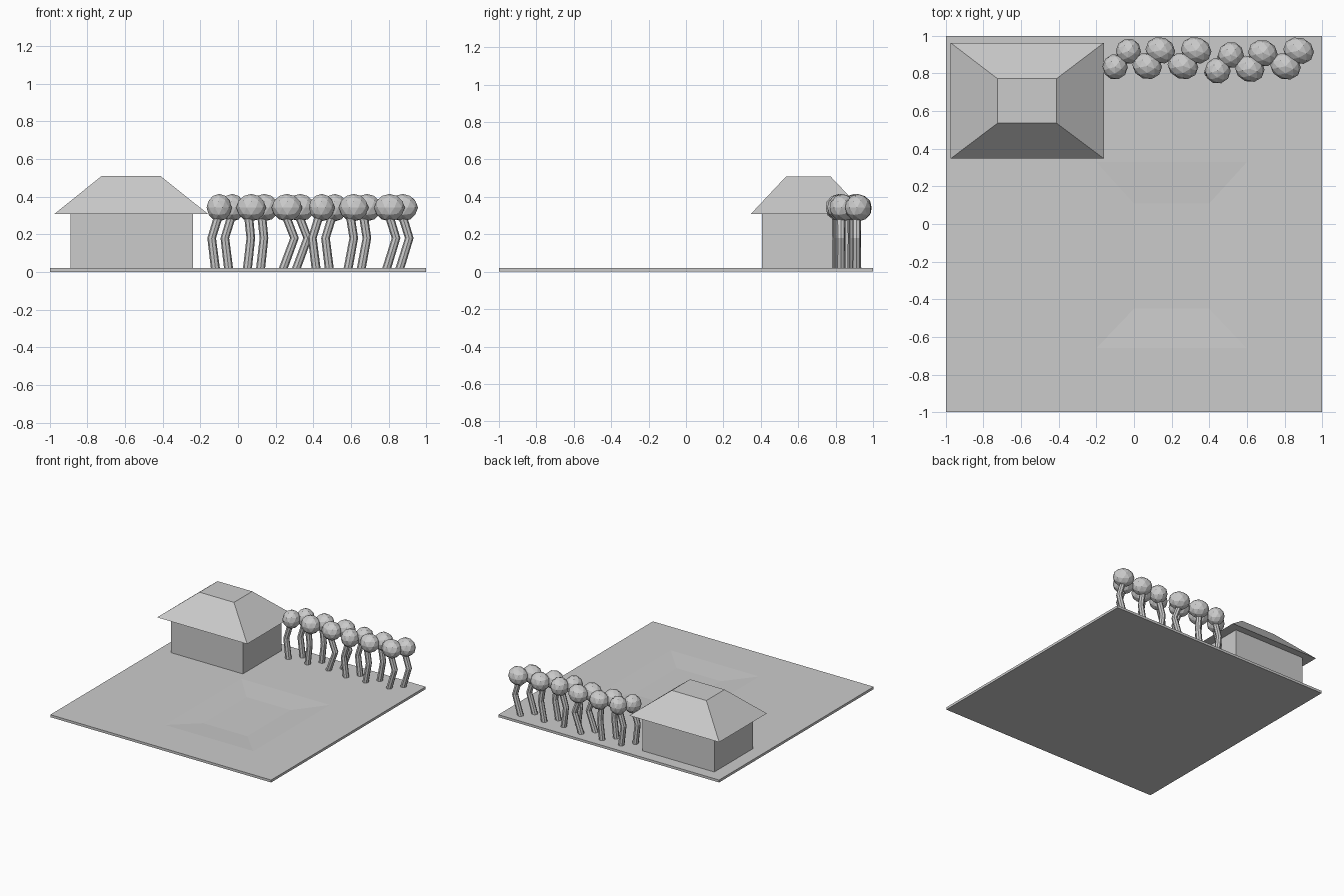
import bpy, bmesh, math
from mathutils import Matrix

if "Cube" in bpy.data.objects:
    bpy.data.objects.remove(bpy.data.objects["Cube"])

grey = bpy.data.materials.new("plain grey")
grey.diffuse_color = (0.6, 0.6, 0.6, 1)
grey.use_nodes = True
grey.node_tree.nodes["Principled BSDF"].inputs["Base Color"].default_value = grey.diffuse_color


def finish(name, bm):
    bmesh.ops.recalc_face_normals(bm, faces=bm.faces)
    me = bpy.data.meshes.new(name)
    bm.to_mesh(me)
    bm.free()
    me.materials.append(grey)
    ob = bpy.data.objects.new(name, me)
    bpy.context.collection.objects.link(ob)
    return ob


def loft(bm, rings):
    """Bridge successive rings of points and cap both ends."""
    loops = [[bm.verts.new(p) for p in r] for r in rings]
    n = len(loops[0])
    for a, b in zip(loops, loops[1:]):
        for i in range(n):
            j = (i + 1) % n
            bm.faces.new((a[i], a[j], b[j], b[i]))
    bm.faces.new(loops[0][::-1])
    bm.faces.new(loops[-1])


def rect(x0, x1, y0, y1, z):
    return [(x0, y0, z), (x1, y0, z), (x1, y1, z), (x0, y1, z)]


def circle(x, y, z, r, n=8):
    return [(x + r * math.cos(2 * math.pi * i / n),
             y + r * math.sin(2 * math.pi * i / n), z) for i in range(n)]


def stack(name, *rects):
    bm = bmesh.new()
    loft(bm, [rect(*r) for r in rects])
    return finish(name, bm)


# Thin ground slab with a very shallow sloping basin
stack("ground", (-1, 1, -1, 1, 0), (-1, 1, -1, 1, 0.02),
      (-0.2, 0.6, -0.66, 0.33, 0.02), (0, 0.4, -0.45, 0.11, 0.008))

# House walls and flat-topped hip roof
stack("house_walls", (-0.89, -0.24, 0.406, 0.905, 0.015),
      (-0.89, -0.24, 0.406, 0.905, 0.31))
stack("house_roof", (-0.975, -0.16, 0.347, 0.963, 0.309),
      (-0.725, -0.412, 0.536, 0.772, 0.51))


# Tree with a crooked trunk and a faceted crown
def tree(name, cx, cy, base, knee, top, rx, ry):
    bm = bmesh.new()
    ty = cy - 0.01
    loft(bm, [circle(cx + base, ty, 0.018, 0.024),
              circle(cx + knee, ty, 0.18, 0.023),
              circle(cx + top, ty, 0.31, 0.024)])
    finish(name + "_trunk", bm)
    bm = bmesh.new()
    bmesh.ops.create_icosphere(
        bm, subdivisions=2, radius=1,
        matrix=Matrix.Translation((cx, cy, 0.342))
        @ Matrix.Rotation(math.radians(-20), 4, 'Z')
        @ Matrix.Diagonal((rx, ry, 0.073, 1)))
    finish(name + "_crown", bm)


# Front-row trees: crown x, y, then trunk base / knee / top offsets and radii
trees = [(-0.10, 0.835, -0.02, -0.04, 0.0, 0.067, 0.068),
         (0.07, 0.84, -0.02, -0.002, -0.015, 0.08, 0.070),
         (0.26, 0.84, -0.02, 0.04, -0.01, 0.083, 0.070),
         (0.445, 0.815, -0.03, -0.05, -0.01, 0.069, 0.070),
         (0.615, 0.825, -0.03, 0.0, -0.02, 0.08, 0.070),
         (0.805, 0.838, -0.015, 0.035, -0.005, 0.083, 0.070)]
for i, (x, y, *rest) in enumerate(trees):
    tree(f"front_tree_{i + 1}", x, y, *rest)
    tree(f"back_tree_{i + 1}", x + 0.07, y + 0.083, *rest)
